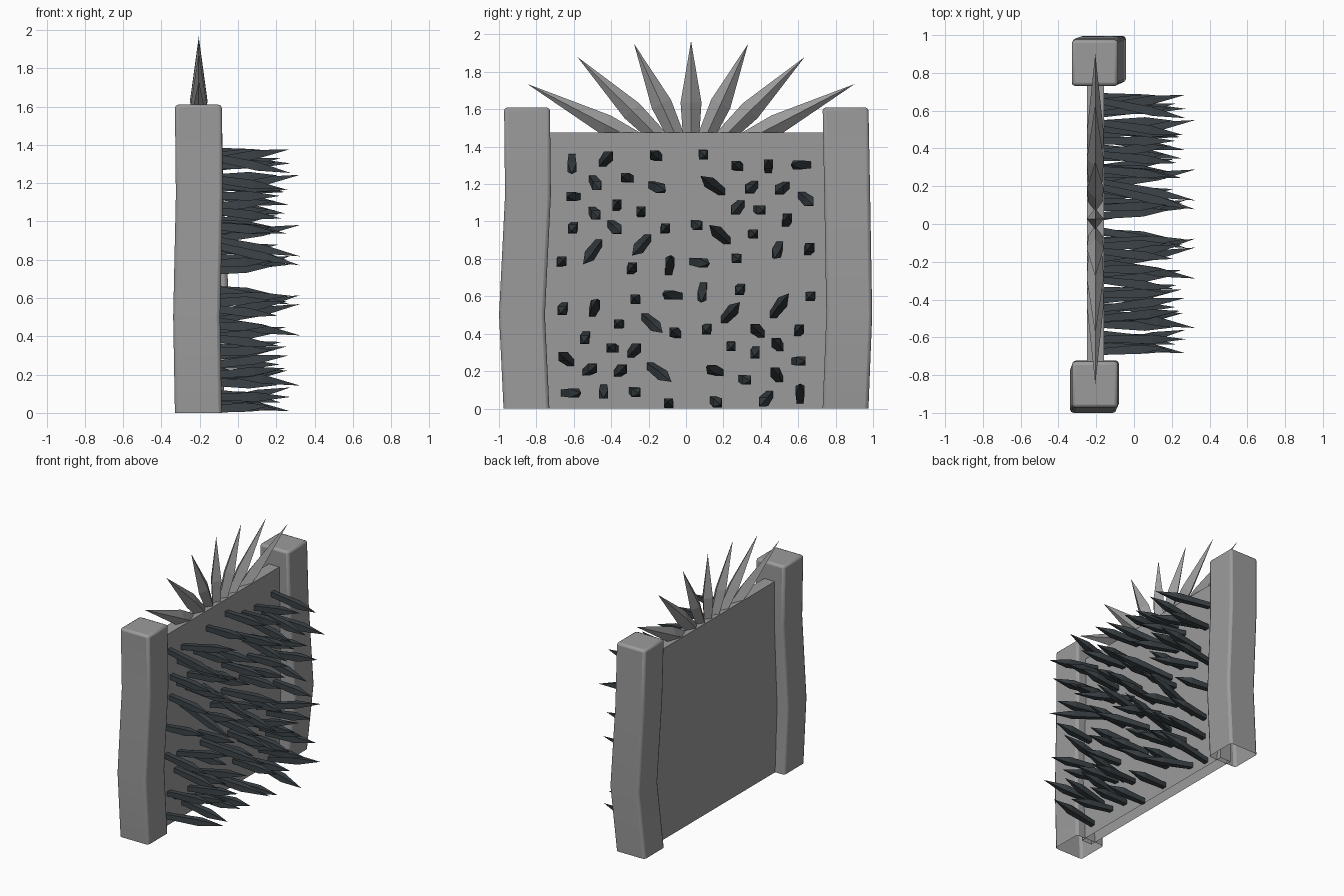
import bpy, bmesh, math
from mathutils import Vector

if "Cube" in bpy.data.objects:
    bpy.data.objects.remove(bpy.data.objects["Cube"])


def material(name, rgb):
    m = bpy.data.materials.new(name)
    m.diffuse_color = (*rgb, 1)
    m.use_nodes = True
    m.node_tree.nodes["Principled BSDF"].inputs["Base Color"].default_value = m.diffuse_color
    return m


STONE = material("grey_stone", (0.33, 0.33, 0.33))
IRON = material("dark_iron", (0.045, 0.056, 0.064))


def make(name, bm, mat):
    bmesh.ops.recalc_face_normals(bm, faces=bm.faces[:])
    me = bpy.data.meshes.new(name)
    bm.to_mesh(me)
    bm.free()
    me.materials.append(mat)
    ob = bpy.data.objects.new(name, me)
    bpy.context.collection.objects.link(ob)
    return ob


def loft(bm, rings, tip=None):
    """Skin four-point rings; close with a tip point or a cap."""
    vs = [[bm.verts.new(p) for p in r] for r in rings]
    for a, b in zip(vs, vs[1:]):
        for i in range(4):
            j = (i + 1) % 4
            bm.faces.new((a[i], a[j], b[j], b[i]))
    if tip is None:
        bm.faces.new(vs[-1])
    else:
        t = bm.verts.new(tip)
        for i in range(4):
            bm.faces.new((vs[-1][i], vs[-1][(i + 1) % 4], t))
        bm.faces.new(vs[0])


def square(c, u, v):
    return [c + u + v, c - u + v, c - u - v, c + u - v]


def diamond(c, u, v):
    return [c + u, c + v, c - u, c - v]


# Wall panel, open underneath
bm = bmesh.new()
loft(bm, [square(Vector((-0.205, 0, z)), Vector((0.045, 0, 0)), Vector((0, 0.77, 0)))
          for z in (0, 1.475)])
make("wall_panel", bm, STONE)

# Two slightly crooked posts, open underneath
posts = {
    "front_post": [(-0.207, -0.853, 0), (-0.216, -0.877, 0.5),
                   (-0.202, -0.845, 1.14), (-0.207, -0.85, 1.61)],
    "back_post": [(-0.207, 0.853, 0), (-0.165, 0.873, 0.5),
                  (-0.2, 0.862, 1.14), (-0.207, 0.853, 1.61)],
}
H = 0.1225
for name, path in posts.items():
    bm = bmesh.new()
    loft(bm, [square(Vector(p), Vector((H, 0, 0)), Vector((0, H, 0))) for p in path])
    ob = make(name, bm, STONE)
    bev = ob.modifiers.new("bevel", "BEVEL")
    bev.width, bev.segments = 0.018, 2
    bev.limit_method, bev.angle_limit = "ANGLE", math.radians(40)
    bpy.context.view_layer.objects.active = ob
    ob.select_set(True)
    bpy.ops.object.shade_smooth_by_angle(angle=math.radians(35))
    ob.select_set(False)

# Fan of crown spikes on top of the wall
bm = bmesh.new()
hub = Vector((-0.205, 0.027, 1.28))
across = Vector((0.045, 0, 0))
for y, z in [(0, 0.685), (0.305, 0.67), (0.608, 0.6), (0.875, 0.455)]:
    for s in ((1, -1) if y else (1,)):
        d = Vector((0, s * y, z))
        side = Vector((0, -d.z, d.y)).normalized() * 0.056
        loft(bm, [diamond(hub + d * 0.1, across * 0.65, side * 0.65),
                  diamond(hub + d * 0.52, across, side)], hub + d)
make("crown_spikes", bm, STONE)

# Wall spikes: one quarter (y, z from the middle, then sideways lean of the tip),
# repeated by quarter turns about the panel's middle
quarter = [
    (-0.61, 0.605, 0.0, -0.09), (-0.42, 0.65, 0.055, 0.065), (-0.165, 0.66, -0.04, 0.025),
    (-0.48, 0.505, 0.04, -0.06), (-0.32, 0.54, -0.045, 0.015), (-0.61, 0.44, -0.055, 0.0),
    (-0.145, 0.487, 0.075, -0.03), (-0.37, 0.397, 0.01, 0.035), (-0.24, 0.36, 0.0, 0.02),
    (-0.485, 0.345, 0.04, -0.045), (-0.605, 0.27, -0.02, -0.035), (-0.375, 0.27, 0.055, -0.05),
    (-0.11, 0.27, 0.015, 0.02), (-0.508, 0.135, -0.085, -0.115), (-0.246, 0.172, -0.085, -0.095),
    (-0.287, 0.06, 0.02, 0.03), (-0.665, 0.093, 0.02, 0.015), (-0.087, 0.082, 0.012, 0.09),
]
bm = bmesh.new()
u, v = Vector((0, 0.024, 0)), Vector((0, 0, 0.024))
for y, z, dy, dz in quarter:
    reach = min(0.49, 0.30 + 1.55 * math.hypot(dy, dz))
    for _ in range(4):
        base = Vector((-0.165, y - dy / 2, 0.693 + z - dz / 2))
        d = Vector((reach, dy, dz))
        loft(bm, [square(base, u * 0.75, v * 0.75),
                  square(base + d * 0.6, u, v)], base + d)
        y, z, dy, dz = z, -y, dz, -dy
make("wall_spikes", bm, IRON)
